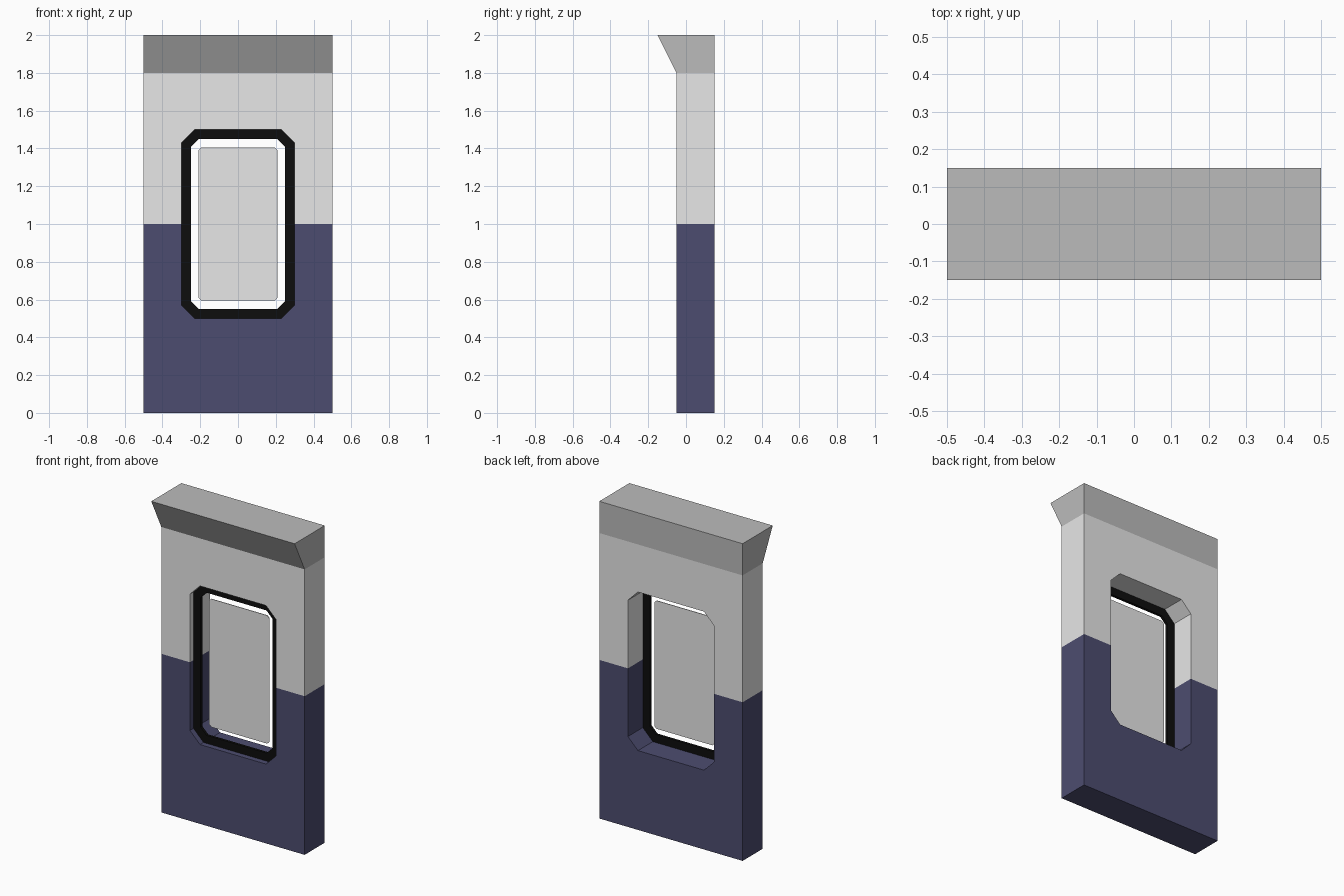
import bpy, bmesh

if "Cube" in bpy.data.objects:
    bpy.data.objects.remove(bpy.data.objects["Cube"])


def material(name, rgb):
    m = bpy.data.materials.new(name)
    m.diffuse_color = (*rgb, 1)
    m.use_nodes = True
    m.node_tree.nodes["Principled BSDF"].inputs["Base Color"].default_value = m.diffuse_color
    return m


NAVY = material("navy", (0.073, 0.073, 0.162))
LIGHT = material("light grey", (0.8, 0.8, 0.8))
MID = material("mid grey", (0.5, 0.5, 0.5))
BLACK = material("black", (0.004, 0.004, 0.004))


def make(name, bm, mats):
    bmesh.ops.recalc_face_normals(bm, faces=bm.faces)
    me = bpy.data.meshes.new(name)
    bm.to_mesh(me)
    bm.free()
    ob = bpy.data.objects.new(name, me)
    bpy.context.collection.objects.link(ob)
    for m in mats:
        me.materials.append(m)
    return ob


def octagon(w, h, c, y, zc=1.0):
    """Rectangle with clipped corners, half sizes w and h, at depth y."""
    quarter = [(w, h - c), (w - c, h)]
    pts = quarter + [(-x, z) for x, z in quarter[::-1]]
    pts += [(-x, -z) for x, z in pts]
    return [(x, y, z + zc) for x, z in pts]


def prism(points, offset):
    bm = bmesh.new()
    f = bm.faces.new([bm.verts.new(p) for p in points])
    r = bmesh.ops.extrude_face_region(bm, geom=[f])
    vs = [g for g in r["geom"] if isinstance(g, bmesh.types.BMVert)]
    bmesh.ops.translate(bm, verts=vs, vec=offset)
    return bm


# Wall with overhanging cornice: side profile swept across x
profile = [(-0.05, 0), (0.15, 0), (0.15, 2), (-0.15, 2), (-0.05, 1.8)]
wall = make("wall_panel", prism([(-0.5, y, z) for y, z in profile], (1, 0, 0)),
            [NAVY, LIGHT, MID])

# Window opening cut through the wall
cutter = make("opening_cutter", prism(octagon(0.3, 0.5, 0.07, -0.3), (0, 0.8, 0)), [])
cutter.hide_render = True
mod = wall.modifiers.new("opening", "BOOLEAN")
mod.operation = "DIFFERENCE"
mod.solver = "EXACT"
mod.object = cutter
bpy.context.view_layer.objects.active = wall
bpy.ops.object.modifier_apply(modifier=mod.name)
bpy.data.objects.remove(cutter)

# Colour bands by height
bm = bmesh.new()
bm.from_mesh(wall.data)
for z in (1.0, 1.8):
    bmesh.ops.bisect_plane(bm, geom=bm.verts[:] + bm.edges[:] + bm.faces[:],
                           plane_co=(0, 0, z), plane_no=(0, 0, 1))
for f in bm.faces:
    z = f.calc_center_median().z
    f.material_index = 0 if z < 1.0 else 1 if z < 1.8 else 2
bm.to_mesh(wall.data)
bm.free()

# Black frame ring inside the opening
Y0, Y1 = -0.015, 0.002
bm = bmesh.new()
loops = [[bm.verts.new(p) for p in octagon(w, h, c, y)]
         for w, h, c, y in ((0.3, 0.5, 0.07, Y0), (0.25, 0.45, 0.041, Y0),
                            (0.25, 0.45, 0.041, Y1), (0.3, 0.5, 0.07, Y1))]
for k in range(4):
    a, b = loops[k], loops[(k + 1) % 4]
    for i in range(8):
        j = (i + 1) % 8
        bm.faces.new((a[i], a[j], b[j], b[i]))
make("window_frame", bm, [BLACK])

# Thin pane hanging free inside the frame, with a gap all round
make("window_pane", prism(octagon(0.21, 0.404, 0.015, 0.012), (0, 0.004, 0)), [LIGHT])
